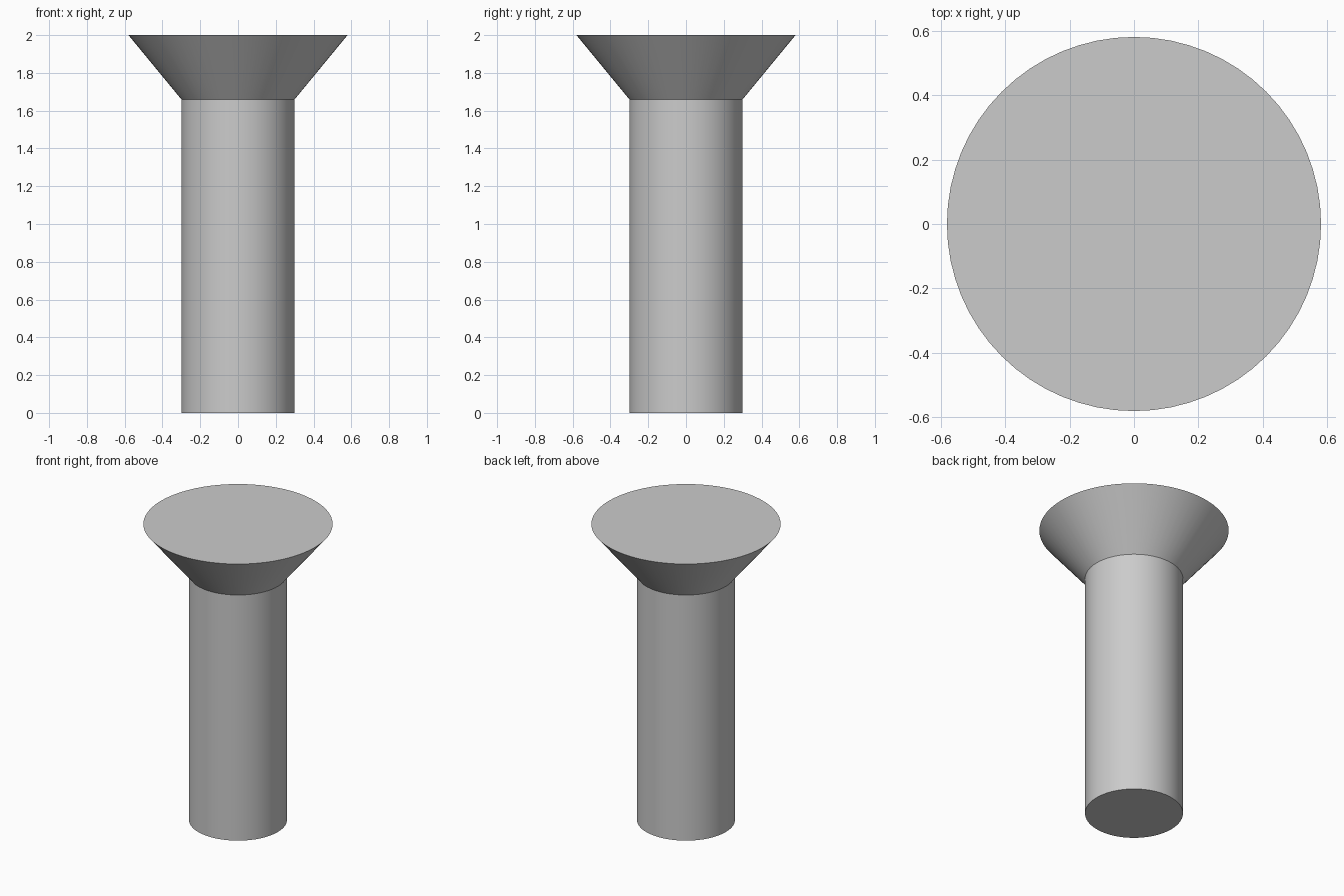
import bpy
import bmesh
import math

SEGMENTS = 64
SHAFT_RADIUS = 0.30
HEAD_RADIUS = 0.58
HEAD_BASE = 1.66
TOP = 2.0

cube = bpy.data.objects.get("Cube")
if cube:
    bpy.data.objects.remove(cube, do_unlink=True)

# Single plain metal colour
grey = bpy.data.materials.new("light_grey_metal")
grey.use_nodes = True
colour = (0.6, 0.6, 0.6, 1.0)
grey.diffuse_color = colour
grey.node_tree.nodes["Principled BSDF"].inputs["Base Color"].default_value = colour


def lathe(name, profile):
    """Revolve (radius, height) points around z; radius 0 closes an end."""
    bm = bmesh.new()
    verts = [bm.verts.new((r, 0, z)) for r, z in profile]
    edges = [bm.edges.new(pair) for pair in zip(verts, verts[1:])]
    bmesh.ops.spin(bm, geom=verts + edges, cent=(0, 0, 0), axis=(0, 0, 1),
                   angle=math.tau, steps=SEGMENTS, use_merge=True)
    bmesh.ops.remove_doubles(bm, verts=bm.verts, dist=0.0001)
    # Profiles run upward, so outward normals point away from the axis
    bm.normal_update()
    for face in bm.faces:
        centre = face.calc_center_median()
        outward = centre.copy()
        outward.z = centre.z - HEAD_BASE if name == "head" else centre.z - TOP
        if abs(face.normal.z) < 0.99:
            outward.z = 0
        if face.normal.dot(outward) < 0:
            face.normal_flip()
    mesh = bpy.data.meshes.new(name)
    bm.to_mesh(mesh)
    bm.free()
    mesh.materials.append(grey)
    obj = bpy.data.objects.new(name, mesh)
    bpy.context.collection.objects.link(obj)
    bpy.ops.object.select_all(action="DESELECT")
    obj.select_set(True)
    bpy.context.view_layer.objects.active = obj
    bpy.ops.object.shade_smooth_by_angle(angle=math.radians(30))
    return obj


# Straight shaft with a flat bottom, open where it meets the head
lathe("shaft", [(0, 0), (SHAFT_RADIUS, 0), (SHAFT_RADIUS, HEAD_BASE)])

# Countersunk head with a flat top
lathe("head", [(SHAFT_RADIUS, HEAD_BASE), (HEAD_RADIUS, TOP), (0, TOP)])
